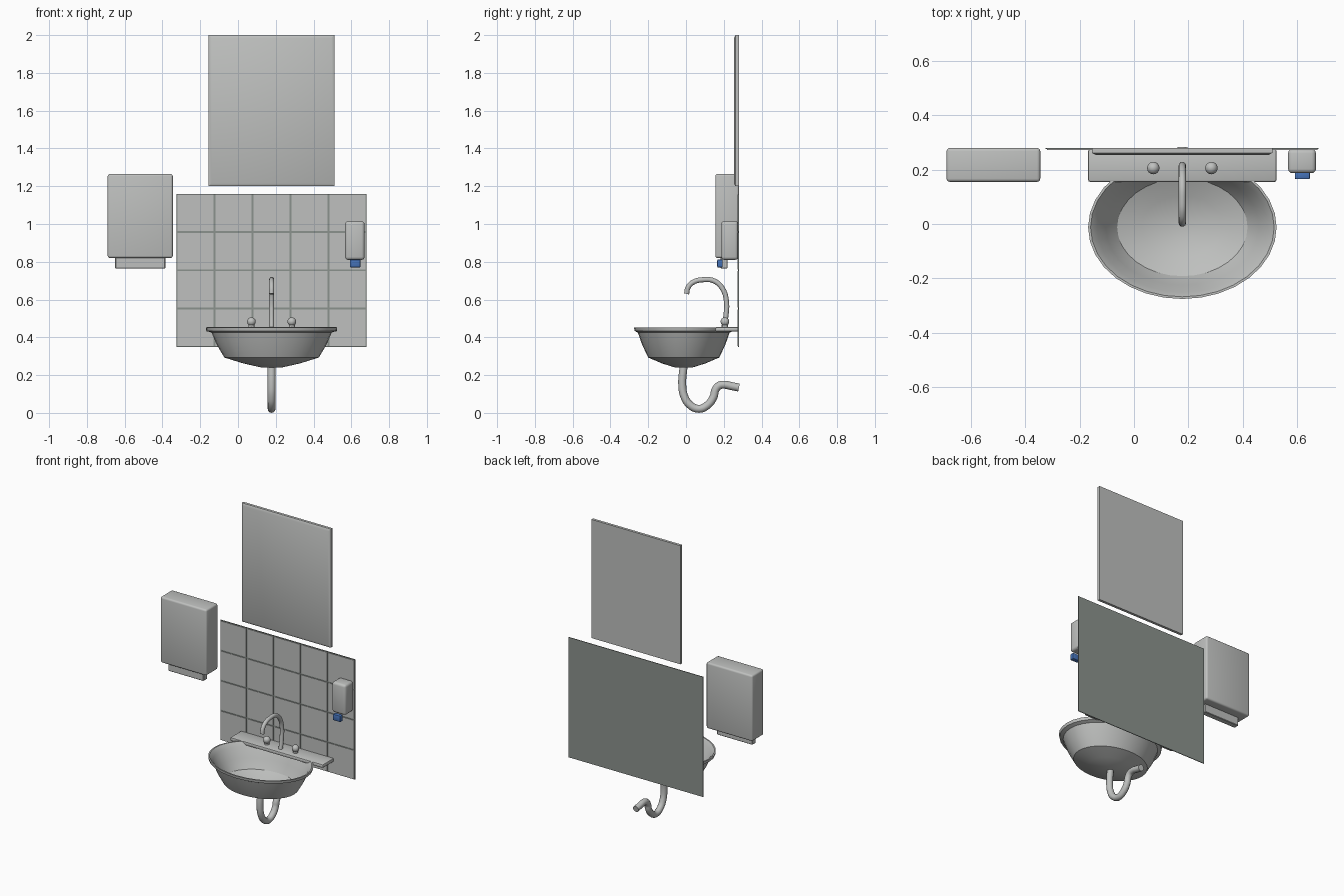
import bpy, bmesh, math

if "Cube" in bpy.data.objects:
    bpy.data.objects.remove(bpy.data.objects["Cube"])

def material(name, rgb):
    m = bpy.data.materials.new(name)
    m.diffuse_color = (*rgb, 1)
    m.use_nodes = True
    m.node_tree.nodes["Principled BSDF"].inputs["Base Color"].default_value = m.diffuse_color
    return m

GREY = material("light grey", (0.52, 0.53, 0.52))
GROUT = material("dark grout", (0.26, 0.29, 0.27))
BLUE = material("blue", (0.06, 0.17, 0.48))
CX = 0.178  # centre of basin, tap and pipe

def smooth(ob, angle=32):
    bpy.ops.object.select_all(action='DESELECT')
    ob.select_set(True)
    bpy.context.view_layer.objects.active = ob
    bpy.ops.object.shade_smooth_by_angle(angle=math.radians(angle))

def finish(bm, name, mat):
    bmesh.ops.recalc_face_normals(bm, faces=bm.faces)
    me = bpy.data.meshes.new(name)
    bm.to_mesh(me)
    bm.free()
    me.materials.append(mat)
    ob = bpy.data.objects.new(name, me)
    bpy.context.collection.objects.link(ob)
    smooth(ob)
    return ob

def add_box(bm, x, y, z):
    vs = bmesh.ops.create_cube(bm, size=1)["verts"]
    for v in vs:
        v.co = [a + (c + 0.5) * (b - a) for c, (a, b) in zip(v.co, (x, y, z))]
    return vs

def box(name, x, y, z, mat=GREY, bevel=0.0, segments=3):
    bm = bmesh.new()
    add_box(bm, x, y, z)
    if bevel:
        bmesh.ops.bevel(bm, geom=bm.edges[:], offset=bevel, segments=segments,
                        profile=0.5, affect='EDGES')
    return finish(bm, name, mat)

def lathe(name, profile, cx, cy, seg, mat=GREY):
    """Loft of elliptical rings (rx, ry, z), closed at both ends."""
    bm = bmesh.new()
    rings = []
    for rx, ry, z in profile:
        rings.append([bm.verts.new((cx + rx * math.cos(2 * math.pi * i / seg),
                                    cy + ry * math.sin(2 * math.pi * i / seg), z))
                      for i in range(seg)])
    for a, b in zip(rings, rings[1:]):
        for i in range(seg):
            j = (i + 1) % seg
            bm.faces.new((a[i], a[j], b[j], b[i]))
    bm.faces.new(rings[0])
    bm.faces.new(rings[-1])
    return finish(bm, name, mat)

def tube(name, points, radius):
    """Smooth pipe through (y, z) points in the plane x = CX."""
    cu = bpy.data.curves.new(name, 'CURVE')
    cu.dimensions = '3D'
    cu.bevel_depth = radius
    cu.bevel_resolution = 4
    cu.resolution_u = 5
    cu.use_fill_caps = True
    sp = cu.splines.new('BEZIER')
    sp.bezier_points.add(len(points) - 1)
    for p, (y, z) in zip(sp.bezier_points, points):
        p.co = (CX, y, z)
        p.handle_left_type = p.handle_right_type = 'AUTO'
    ob = bpy.data.objects.new(name, cu)
    bpy.context.collection.objects.link(ob)
    bpy.ops.object.select_all(action='DESELECT')
    ob.select_set(True)
    bpy.context.view_layer.objects.active = ob
    bpy.ops.object.convert(target='MESH')
    ob = bpy.context.object
    ob.data.materials.clear()
    ob.data.materials.append(GREY)
    smooth(ob, 50)

# Mirror: slab with a shallow raised front
bm = bmesh.new()
add_box(bm, (-0.155, 0.51), (0.262, 0.28), (1.20, 2.0))
front = min(bm.faces, key=lambda f: f.calc_center_median().y)
bmesh.ops.inset_region(bm, faces=[front], thickness=0.022, depth=0.0)
for v in front.verts:
    v.co.y = 0.254
finish(bm, "mirror", GREY)

# Tiled splashback: grout board and a 5 x 4 grid of tiles
X0, Z0, PX, PZ, GAP = -0.325, 0.35, 0.201, 0.2025, 0.005
box("grout_board", (X0, X0 + 5 * PX), (0.276, 0.2805), (Z0, Z0 + 4 * PZ), GROUT)
bm = bmesh.new()
for i in range(5):
    for j in range(4):
        x, z = X0 + i * PX, Z0 + j * PZ
        add_box(bm, (x + GAP, x + PX - GAP), (0.272, 0.280), (z + GAP, z + PZ - GAP))
finish(bm, "wall_tiles", GREY)

# Paper towel dispenser with its outlet lip
box("towel_dispenser", (-0.69, -0.345), (0.155, 0.28), (0.82, 1.265), bevel=0.012)
box("towel_outlet", (-0.65, -0.385), (0.182, 0.22), (0.765, 0.83), bevel=0.003, segments=1)

# Soap dispenser with blue push button
box("soap_dispenser", (0.567, 0.67), (0.187, 0.276), (0.81, 1.015), bevel=0.016)
box("soap_button", (0.592, 0.648), (0.165, 0.194), (0.77, 0.812), BLUE, bevel=0.005, segments=2)

# Basin bowl: outer wall, rim, inner wall
lathe("basin_bowl", [
    (0.053, 0.045, 0.240), (0.150, 0.115, 0.262), (0.250, 0.188, 0.293),
    (0.290, 0.220, 0.360), (0.318, 0.243, 0.425), (0.343, 0.260, 0.434),
    (0.347, 0.264, 0.453), (0.338, 0.256, 0.453), (0.314, 0.239, 0.428),
    (0.282, 0.213, 0.360), (0.240, 0.180, 0.303), (0.150, 0.115, 0.272),
    (0.050, 0.042, 0.250)], CX, -0.012, 32)

# Shelf behind the basin
box("basin_shelf", (-0.169, 0.525), (0.155, 0.276), (0.430, 0.455), bevel=0.008, segments=2)

# Curved tap spout
tube("tap_spout", [(0.200, 0.45), (0.212, 0.52), (0.214, 0.59), (0.195, 0.655),
                   (0.150, 0.698), (0.090, 0.705), (0.035, 0.690), (0.010, 0.662),
                   (0.003, 0.630)], 0.0135)

# Tap knobs
for side, x in (("left", 0.071), ("right", 0.285)):
    prof = [(0.016, 0.016, 0.45), (0.016, 0.016, 0.466)]
    for k in range(-3, 5):
        a = math.radians(k * 20)
        r = 0.023 * math.cos(a)
        prof.append((r, r, 0.483 + 0.023 * math.sin(a)))
    lathe(side + "_tap_knob", prof, x, 0.206, 16)

# Drain pipe with trap
tube("drain_pipe", [(-0.013, 0.245), (-0.020, 0.150), (-0.010, 0.090), (0.020, 0.043),
                    (0.068, 0.0215), (0.115, 0.042), (0.146, 0.085), (0.155, 0.120),
                    (0.175, 0.144), (0.205, 0.149), (0.240, 0.142), (0.280, 0.134)], 0.021)
